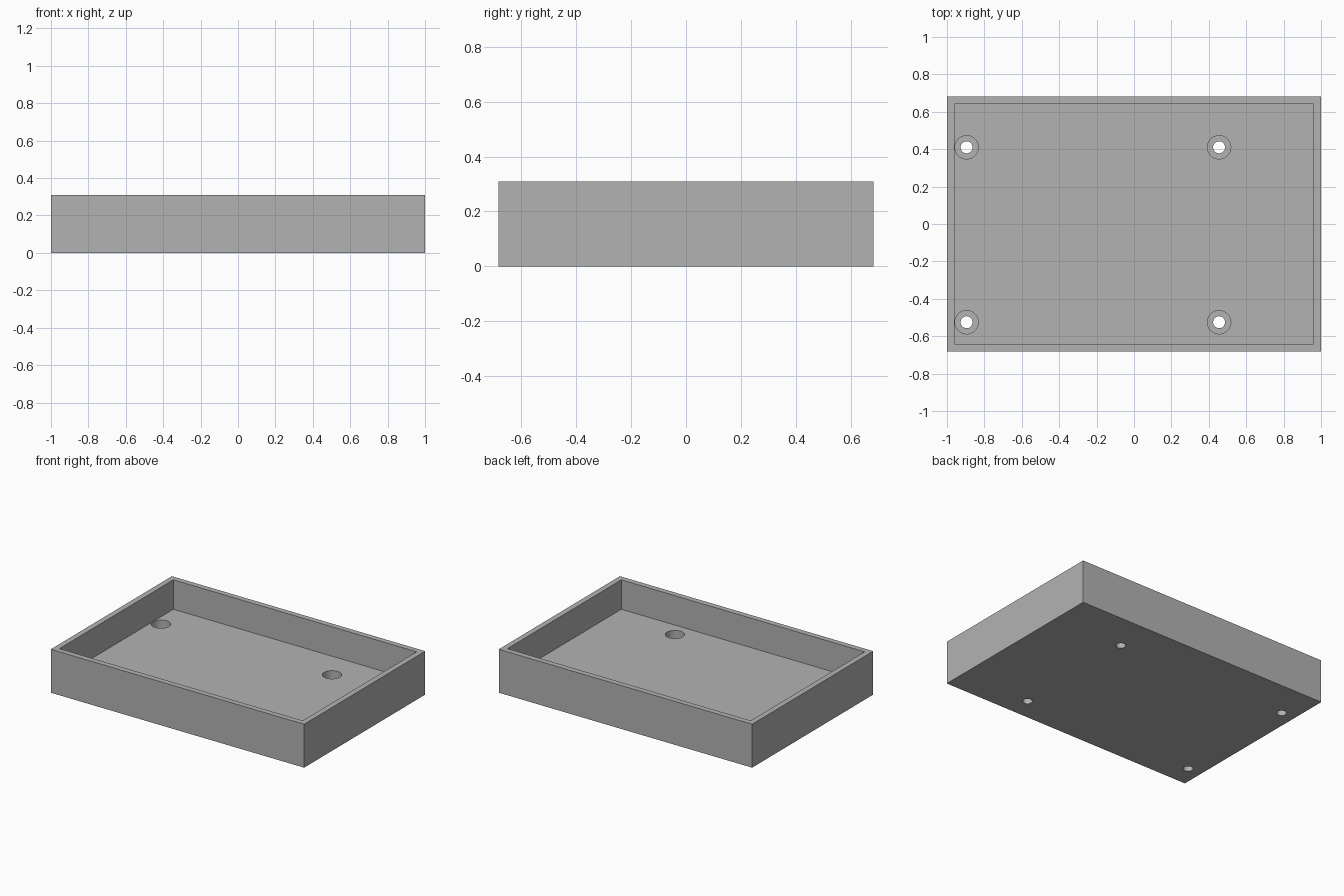
import bpy

cube = bpy.data.objects.get("Cube")
if cube:
    bpy.data.objects.remove(cube, do_unlink=True)

LENGTH, DEPTH, HEIGHT = 2.0, 1.365, 0.31
WALL, FLOOR = 0.04, 0.10
HOLE_R, BORE_R, BORE_DEPTH = 0.032, 0.0625, 0.06

grey = bpy.data.materials.new("plain grey")
grey.use_nodes = True
colour = (0.45, 0.45, 0.45, 1)
grey.diffuse_color = colour
grey.node_tree.nodes["Principled BSDF"].inputs["Base Color"].default_value = colour


def box(name, length, depth, bottom, top):
    bpy.ops.mesh.primitive_cube_add(size=1, location=(0, 0, (bottom + top) / 2))
    obj = bpy.context.object
    obj.name = name
    obj.scale = (length, depth, top - bottom)
    bpy.ops.object.transform_apply(location=True, rotation=False, scale=True)
    return obj


def cylinder(name, x, y, radius, bottom, top):
    bpy.ops.mesh.primitive_cylinder_add(
        vertices=48, radius=radius, depth=top - bottom,
        location=(x, y, (bottom + top) / 2))
    obj = bpy.context.object
    obj.name = name
    return obj


def cut(target, cutter):
    cutter.hide_render = True
    bpy.context.view_layer.objects.active = target
    mod = target.modifiers.new("cut", 'BOOLEAN')
    mod.operation = 'DIFFERENCE'
    mod.solver = 'EXACT'
    mod.object = cutter
    bpy.ops.object.modifier_apply(modifier=mod.name)
    bpy.data.objects.remove(cutter, do_unlink=True)


# Open tray with thin walls and a thick floor
tray = box("tray", LENGTH, DEPTH, 0, HEIGHT)
tray.data.materials.append(grey)
cut(tray, box("cavity_cutter", LENGTH - 2 * WALL, DEPTH - 2 * WALL,
              FLOOR, HEIGHT + 0.1))

# Four counterbored screw holes through the floor
for x in (-0.895, 0.455):
    for y in (-0.525, 0.41):
        cut(tray, cylinder("bore_cutter", x, y, BORE_R, FLOOR - BORE_DEPTH, FLOOR + 0.05))
        cut(tray, cylinder("hole_cutter", x, y, HOLE_R, -0.05, FLOOR))

# Smooth hole walls, sharp edges elsewhere
bpy.ops.object.select_all(action='DESELECT')
tray.select_set(True)
bpy.context.view_layer.objects.active = tray
bpy.ops.object.shade_smooth_by_angle()
